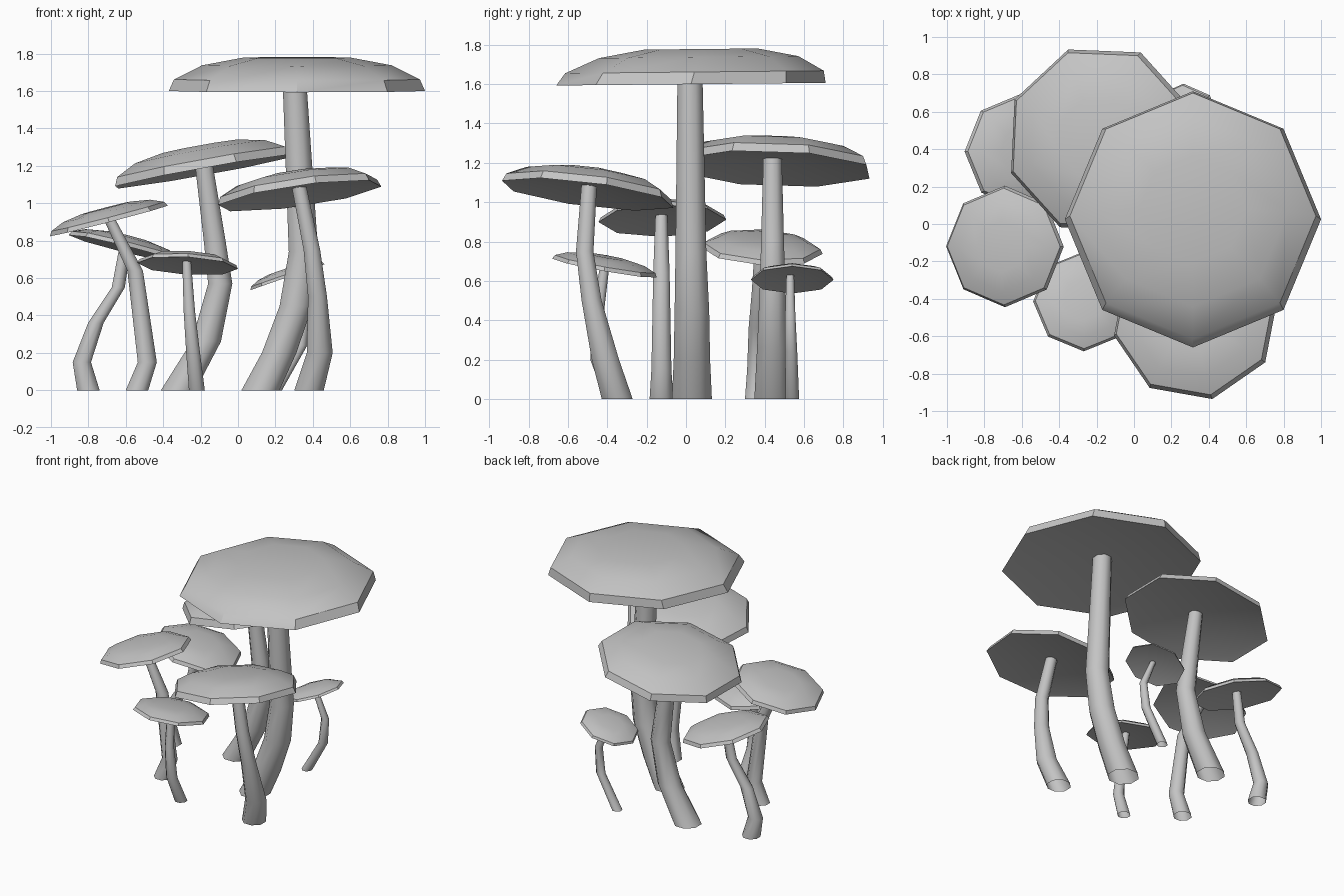
import bpy, bmesh, math
from mathutils import Vector

cube = bpy.data.objects.get("Cube")
if cube:
    bpy.data.objects.remove(cube, do_unlink=True)

grey = bpy.data.materials.new("mushroom_grey")
grey.use_nodes = True
colour = (0.55, 0.55, 0.55, 1)
grey.diffuse_color = colour
grey.node_tree.nodes["Principled BSDF"].inputs["Base Color"].default_value = colour

SIDES = 8
# Cap section as (radius, height), from underside lip over the rim to the crown
CAP_PROFILE = [(0.9, 0.02), (1, 0), (0.96, 0.09), (0.74, 0.2), (0.42, 0.26)]


def finish(bm, name, angle):
    bmesh.ops.recalc_face_normals(bm, faces=bm.faces)
    mesh = bpy.data.meshes.new(name)
    bm.to_mesh(mesh)
    bm.free()
    mesh.materials.append(grey)
    obj = bpy.data.objects.new(name, mesh)
    bpy.context.collection.objects.link(obj)
    bpy.ops.object.select_all(action="DESELECT")
    obj.select_set(True)
    bpy.context.view_layer.objects.active = obj
    bpy.ops.object.shade_smooth_by_angle(angle=math.radians(angle))


def circle(radius, turn=0):
    for i in range(SIDES):
        a = math.radians(turn) + math.tau * i / SIDES
        yield Vector((radius * math.cos(a), radius * math.sin(a), 0))


def skin(bm, rings):
    for low, high in zip(rings, rings[1:]):
        for i in range(SIDES):
            j = (i + 1) % SIDES
            bm.faces.new((low[i], low[j], high[j], high[i]))


def make_cap(name, centre, radius, slope, turn=0, height=1.0, lean=0.0):
    """Octagonal domed cap with hollow underside, tilted by slope in x and y."""
    bm = bmesh.new()
    tilt = Vector((0, 0, 1)).rotation_difference(Vector((-slope[0], -slope[1], 1)))

    def place(p, h):
        p = p + Vector((0, h * lean, h * height)) * radius
        return bm.verts.new(Vector(centre) + tilt @ p)

    rings = [[place(p, h) for p in circle(r * radius, turn)] for r, h in CAP_PROFILE]
    skin(bm, rings)
    for ring, h in ((rings[0], 0.1), (rings[-1], 0.255)):
        hub = place(Vector(), h)
        for i in range(SIDES):
            bm.faces.new((ring[i], ring[(i + 1) % SIDES], hub))
    finish(bm, name, 35)


def make_stem(name, path):
    """Bent open tube through points (x, y, z, radius)."""
    bm = bmesh.new()
    rings = [[bm.verts.new(Vector((x, y, z)) + p) for p in circle(r, 22.5)]
             for x, y, z, r in path]
    skin(bm, rings)
    finish(bm, name, 50)


# Tall mushroom
make_cap("tall_cap", (0.315, 0.025, 1.6), 0.685, (0, 0.01), lean=0.3)
make_stem("tall_stem", [(0.12, 0.03, 0, 0.11), (0.22, 0.03, 0.2, 0.1),
                        (0.31, 0.03, 0.45, 0.095), (0.35, 0.025, 0.74, 0.085),
                        (0.30, 0.02, 1.69, 0.068)])

# Back mushroom
make_cap("back_cap", (-0.18, 0.45, 1.17), 0.515, (0.18, -0.04), turn=20)
make_stem("back_stem", [(-0.32, 0.44, 0, 0.1), (-0.17, 0.44, 0.26, 0.085),
                        (-0.095, 0.44, 0.57, 0.07), (-0.125, 0.44, 0.8, 0.063),
                        (-0.19, 0.44, 1.26, 0.05)])

# Front mushroom
make_cap("front_cap", (0.33, -0.5, 1.04), 0.45, (0.14, -0.13), turn=12)
make_stem("front_stem", [(0.38, -0.35, 0, 0.085), (0.437, -0.41, 0.2, 0.075),
                         (0.425, -0.48, 0.5, 0.055), (0.395, -0.515, 0.75, 0.048),
                         (0.32, -0.49, 1.12, 0.042)])

# Left-hand pair when seen from the front
make_cap("side_front_cap", (-0.69, -0.12, 0.905), 0.325, (0.26, 0.02), height=0.85)
make_stem("side_front_stem", [(-0.54, -0.125, 0, 0.065), (-0.485, -0.125, 0.15, 0.055),
                              (-0.55, -0.125, 0.64, 0.045), (-0.7, -0.125, 0.94, 0.033)])
make_cap("side_back_cap", (-0.605, 0.385, 0.755), 0.31, (-0.25, -0.06), height=0.85)
make_stem("side_back_stem", [(-0.8, 0.36, 0, 0.065), (-0.835, 0.36, 0.15, 0.053),
                             (-0.76, 0.36, 0.36, 0.045), (-0.64, 0.37, 0.55, 0.038),
                             (-0.6, 0.38, 0.79, 0.032)])

# Small front mushroom
make_cap("small_front_cap", (-0.27, -0.415, 0.665), 0.27, (-0.06, -0.18), height=0.85)
make_stem("small_front_stem", [(-0.22, -0.37, 0, 0.046), (-0.24, -0.45, 0.2, 0.04),
                               (-0.26, -0.45, 0.42, 0.033), (-0.275, -0.41, 0.7, 0.025)])

# Small back mushroom
make_cap("small_back_cap", (0.265, 0.54, 0.605), 0.21, (0.35, 0), height=0.85)
make_stem("small_back_stem", [(0.2, 0.54, 0, 0.038), (0.34, 0.535, 0.24, 0.033),
                              (0.36, 0.53, 0.43, 0.028), (0.27, 0.53, 0.64, 0.021)])
